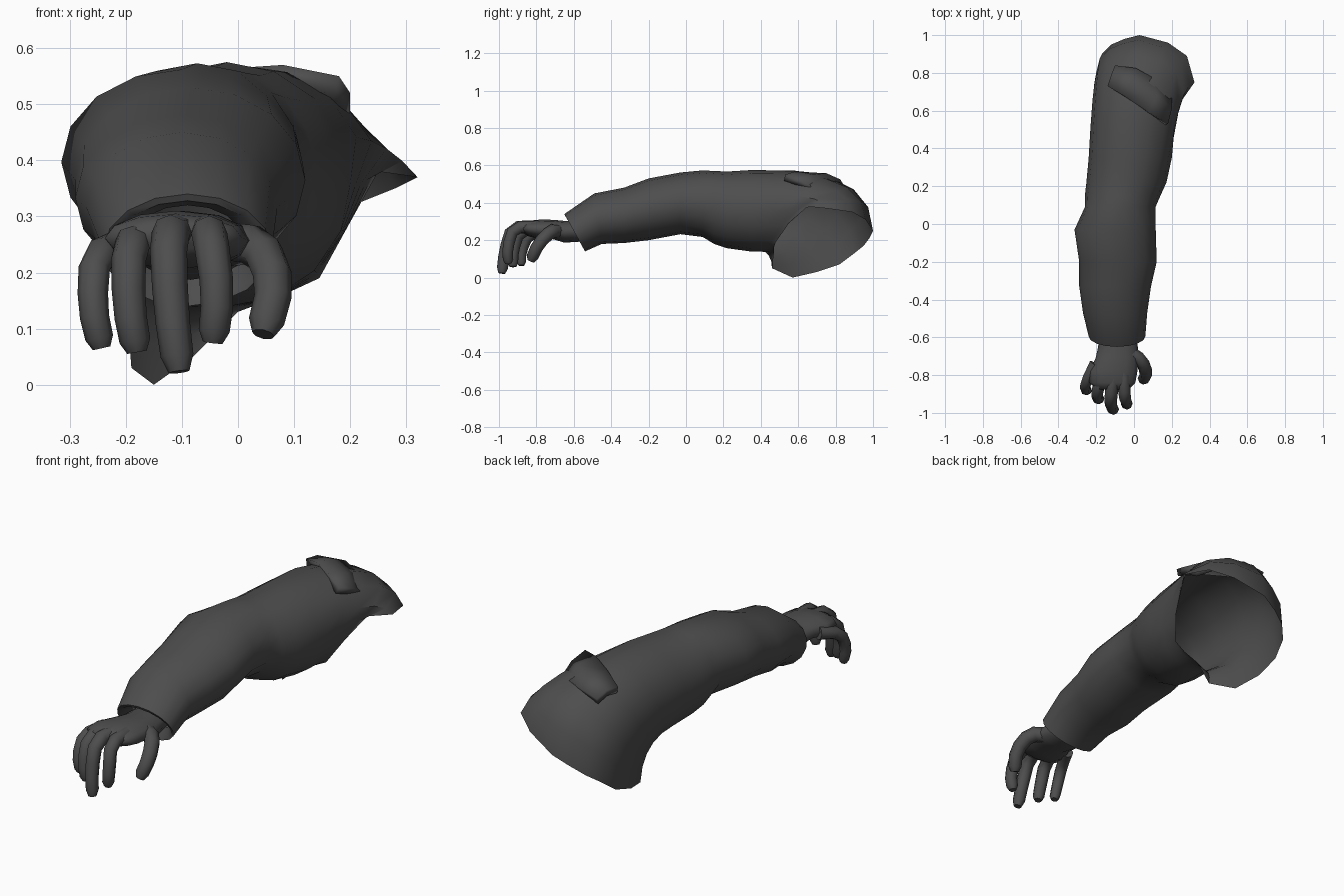
import bpy, bmesh
from math import sin, cos, tau, radians
from mathutils import Vector

cube = bpy.data.objects.get("Cube")
if cube:
    bpy.data.objects.remove(cube, do_unlink=True)

# One charcoal colour for everything
charcoal = bpy.data.materials.new("charcoal")
charcoal.use_nodes = True
charcoal.diffuse_color = (0.075, 0.075, 0.075, 1)
charcoal.node_tree.nodes["Principled BSDF"].inputs["Base Color"].default_value = charcoal.diffuse_color


def make_object(name, bm, sharp=50, fix_normals=True):
    """Turn a bmesh into a smooth shaded object with the shared material."""
    if fix_normals:
        bmesh.ops.recalc_face_normals(bm, faces=bm.faces[:])
    mesh = bpy.data.meshes.new(name)
    bm.to_mesh(mesh)
    bm.free()
    mesh.materials.append(charcoal)
    mesh.shade_smooth()
    mesh.set_sharp_from_angle(angle=radians(sharp))
    obj = bpy.data.objects.new(name, mesh)
    bpy.context.scene.collection.objects.link(obj)
    return obj


def loft(name, rings, capped=True, closed=True, sharp=50):
    """Skin a list of point rings with quads."""
    bm = bmesh.new()
    rows = [[bm.verts.new(p) for p in ring] for ring in rings]
    for a, b in zip(rows, rows[1:]):
        count = len(a)
        for i in range(count if closed else count - 1):
            j = (i + 1) % count
            bm.faces.new((a[i], b[i], b[j], a[j]))
    if capped:
        bm.faces.new(rows[0])
        bm.faces.new(rows[-1])
    return make_object(name, bm, sharp, capped)


def oval(y, cx, cz, rx, rz, tilt=0, sides=16):
    """Upright ring across the arm; tilt pushes its top forward."""
    angles = [tau * i / sides for i in range(sides)]
    return [Vector((cx + rx * cos(a), y - tilt * sin(a), cz + rz * sin(a))) for a in angles]


# Sleeve from the folded-in cuff to the upper arm
sleeve_rings = [oval(*values) for values in (
    (-.55, -.09, .255, .10, .065, .04),
    (-.59, -.09, .24, .135, .088, .055),
    (-.595, -.09, .24, .15, .10, .055),
    (-.47, -.10, .315, .17, .135, .02),
    (-.33, -.10, .333, .19, .148),
    (-.20, -.085, .365, .205, .165),
    (-.03, -.10, .397, .215, .165),
    (.09, -.073, .395, .187, .178),
    (.15, -.06, .375, .20, .195),
    (.22, -.04, .362, .212, .205),
    (.35, -.02, .357, .22, .218),
)]

# Armhole edge, counter-clockwise from the body side
armhole = [Vector(p) for p in (
    (.25, .65, .38), (.32, .75, .37), (.28, .89, .35), (.18, .96, .31),
    (.03, 1, .25), (-.05, .98, .21), (-.12, .95, .17), (-.17, .9, .13),
    (-.19, .82, .07), (-.19, .7, .03), (-.15, .57, 0), (-.08, .46, .05),
    (0, .47, .13), (.08, .47, .16), (.145, .48, .19), (.2, .55, .29),
)]

# Shoulder cap: each strand curves from the upper arm to the armhole
upper_arm = sleeve_rings[-1]
for t in (.2, .4, .6, .8, 1):
    ring = []
    for i, (start, end) in enumerate(zip(upper_arm, armhole)):
        lift = .03 * max(0, sin(tau * i / len(armhole)))
        bend = Vector(((start.x + end.x) / 2, end.y, start.z + lift))
        ring.append(start * (1 - t) ** 2 + bend * 2 * t * (1 - t) + end * t * t)
    sleeve_rings.append(ring)
loft("sleeve", sleeve_rings, capped=False)

# Shoulder strap: front edge stands off the sleeve
strap = loft("shoulder_strap", [
    [(-.14, .73, .53), (-.04, .67, .562), (.08, .59, .57), (.18, .53, .55)],
    [(-.12, .79, .53), (-.01, .75, .558), (.12, .68, .55), (.2, .61, .52)],
    [(-.10, .84, .50), (.01, .825, .525), (.11, .77, .515), (.2, .69, .47)],
], capped=False, closed=False, sharp=40)
for poly in strap.data.polygons:
    if poly.normal.z < 0:
        poly.flip()
solid = strap.modifiers.new("thickness", "SOLIDIFY")
solid.thickness = .035
solid.offset = -1

# Palm and wrist
loft("palm", [oval(*values, sides=12) for values in (
    (-.52, -.09, .25, .085, .055),
    (-.65, -.085, .245, .105, .058),
    (-.71, -.09, .257, .113, .052),
    (-.78, -.11, .258, .128, .052),
    (-.84, -.115, .262, .122, .042),
    (-.875, -.11, .265, .085, .024),
)], sharp=70)


def finger(name, path, radius):
    """Tapered tube along a bent path with a rounded tip."""
    points = [Vector(p) for p in path]
    # Round the knuckles by cutting the corners of the path
    smooth = [points[0]]
    for a, b in zip(points, points[1:]):
        smooth += [a.lerp(b, .25), a.lerp(b, .75)]
    smooth.append(points[-1])
    rings = []
    last = len(smooth) - 1
    for k, p in enumerate(smooth):
        along = (smooth[min(k + 1, last)] - smooth[max(k - 1, 0)]).normalized()
        side = Vector((1, 0, 0))
        side = (side - along * side.dot(along)).normalized()
        other = along.cross(side)
        size = radius * (.55 if k == last else 1.08 - .25 * k / last)
        rings.append([p + (side * cos(tau * i / 8) + other * sin(tau * i / 8)) * size
                      for i in range(8)])
    loft(name, rings, sharp=60)


# Fingers curl down from the knuckles
finger("index_finger", [(-.055, -.79, .27), (-.05, -.92, .27),
                        (-.035, -.955, .16), (-.045, -.95, .075)], .032)
finger("middle_finger", [(-.105, -.79, .27), (-.125, -.93, .27),
                         (-.12, -.97, .14), (-.105, -.985, .023)], .034)
finger("ring_finger", [(-.165, -.77, .26), (-.195, -.89, .25),
                       (-.195, -.925, .14), (-.18, -.925, .058)], .032)
finger("little_finger", [(-.205, -.74, .25), (-.255, -.84, .23),
                         (-.26, -.88, .14), (-.243, -.88, .065)], .029)
finger("thumb", [(-.03, -.68, .25), (.04, -.72, .25),
                 (.068, -.79, .18), (.045, -.83, .09)], .037)
